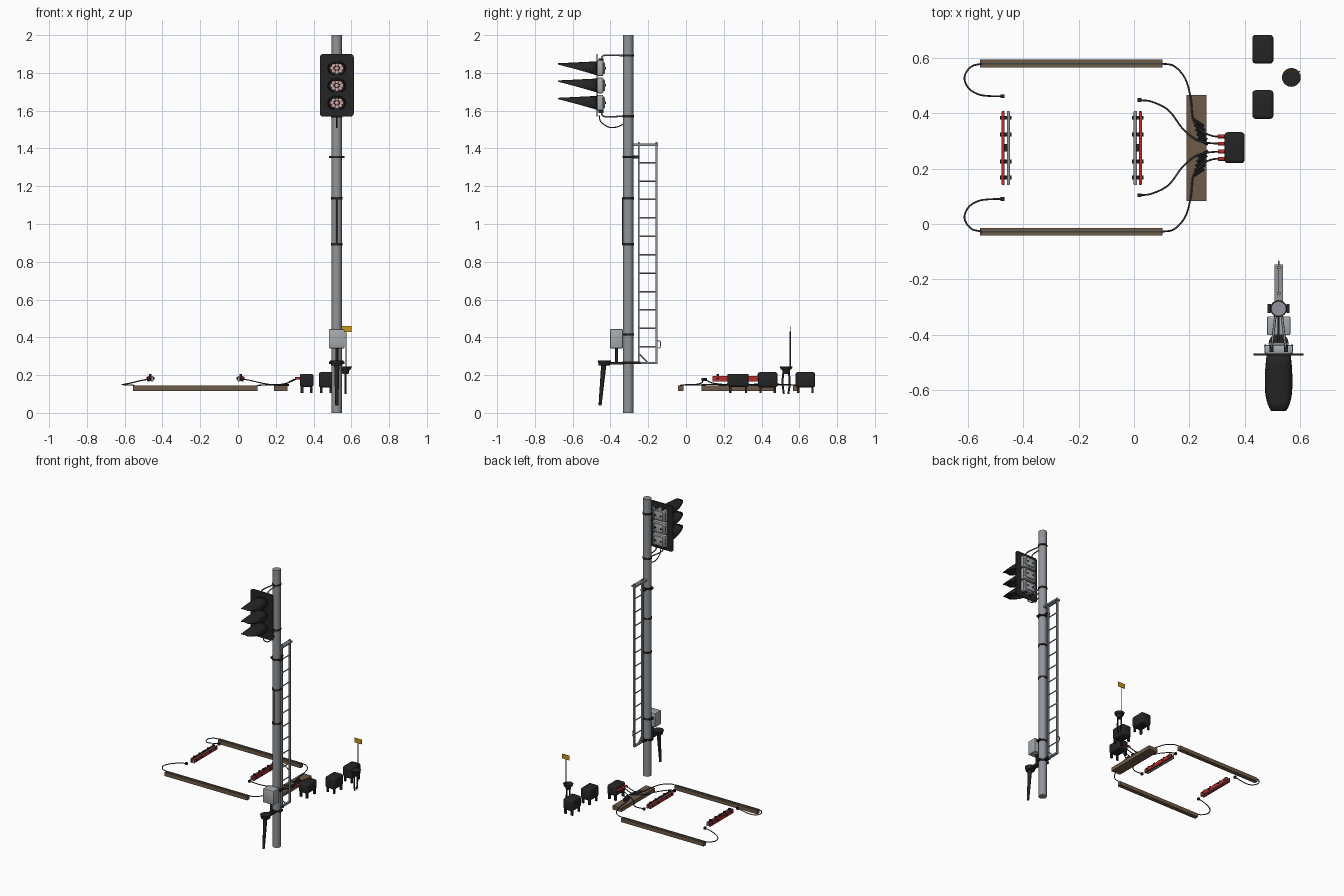
import bpy, bmesh, math
from mathutils import Vector, Matrix

if "Cube" in bpy.data.objects:
    bpy.data.objects.remove(bpy.data.objects["Cube"])

def mat(name, r, g, b):
    m = bpy.data.materials.new(name)
    m.diffuse_color = (r, g, b, 1)
    m.use_nodes = True
    m.node_tree.nodes["Principled BSDF"].inputs["Base Color"].default_value = m.diffuse_color
    return m

STEEL = mat("mast_grey", .28, .30, .32)
LIGHT = mat("light_grey", .38, .40, .42)
BLACK = mat("black", .018, .018, .019)
DARK = mat("cable_grey", .05, .055, .06)
WOOD = mat("timber_brown", .155, .105, .065)
RED = mat("red", .5, .025, .025)
PINK = mat("lens_pink", .62, .36, .36)
YELLOW = mat("yellow", .6, .32, .01)

def finish(name, bm, m, smooth=True):
    bmesh.ops.recalc_face_normals(bm, faces=bm.faces)
    me = bpy.data.meshes.new(name)
    bm.to_mesh(me)
    bm.free()
    ob = bpy.data.objects.new(name, me)
    bpy.context.collection.objects.link(ob)
    me.materials.append(m)
    if smooth:
        bpy.ops.object.select_all(action='DESELECT')
        ob.select_set(True)
        bpy.context.view_layer.objects.active = ob
        bpy.ops.object.shade_smooth_by_angle(angle=math.radians(35))
    return ob

def box(name, x, y, z, m, bevel=0, seg=2):
    bm = bmesh.new()
    c = Vector((sum(x) / 2, sum(y) / 2, sum(z) / 2))
    s = Matrix.Diagonal((x[1] - x[0], y[1] - y[0], z[1] - z[0], 1))
    bmesh.ops.create_cube(bm, size=1, matrix=Matrix.Translation(c) @ s)
    if bevel:
        bmesh.ops.bevel(bm, geom=bm.edges[:], offset=bevel, segments=seg, affect='EDGES', profile=.5)
    return finish(name, bm, m, bool(bevel))

def rod(name, a, b, r, m, r2=None, n=12):
    a, b = Vector(a), Vector(b)
    d = b - a
    bm = bmesh.new()
    M = Matrix.Translation((a + b) / 2) @ d.to_track_quat('Z', 'Y').to_matrix().to_4x4()
    bmesh.ops.create_cone(bm, cap_ends=True, segments=n, radius1=r,
                          radius2=r if r2 is None else r2, depth=d.length, matrix=M)
    return finish(name, bm, m)

def cable(name, pts, r=.0032, m=DARK):
    # smooth path through a few points
    P = [Vector(p) for p in pts]
    P = [2 * P[0] - P[1]] + P + [2 * P[-1] - P[-2]]
    path = []
    for i in range(1, len(P) - 2):
        p0, p1, p2, p3 = P[i - 1:i + 3]
        for k in range(7):
            t = k / 7
            path.append(.5 * (2 * p1 + (p2 - p0) * t + (2 * p0 - 5 * p1 + 4 * p2 - p3) * t * t
                              + (3 * p1 - p0 - 3 * p2 + p3) * t ** 3))
    path.append(P[-2])
    cu = bpy.data.curves.new(name, 'CURVE')
    cu.dimensions = '3D'
    cu.bevel_depth, cu.bevel_resolution, cu.use_fill_caps = r, 1, True
    sp = cu.splines.new('POLY')
    sp.points.add(len(path) - 1)
    for q, p in zip(sp.points, path):
        q.co = (*p, 1)
    ob = bpy.data.objects.new(name, cu)
    bpy.context.collection.objects.link(ob)
    cu.materials.append(m)
    bpy.ops.object.select_all(action='DESELECT')
    ob.select_set(True)
    bpy.context.view_layer.objects.active = ob
    bpy.ops.object.convert(target='MESH')

MX, MY = .523, -.306   # mast axis

# mast with clamp bands
rod("mast", (MX, MY, 0), (MX, MY, 2), .027, STEEL, n=24)
for z, w in ((1.355, .04), (1.137, .029), (.893, .029), (.415, .04), (.265, .04)):
    rod("mast_band", (MX, MY, z - .006), (MX, MY, z + .006), .0305, BLACK, n=24)
    if w > .03:
        for s in (-1, 1):
            box("band_lug", sorted((MX + s * .028, MX + s * w)), (MY - .016, MY + .016), (z - .006, z + .006), BLACK)
cable("mast_cable", [(MX, MY - .029, 1.14), (MX, MY - .03, 1.0), (MX, MY - .029, .89)], .003)

# signal head: backing plate with rounded corners
bm = bmesh.new()
c = Matrix.Translation((MX, -.472, 1.734)) @ Matrix.Diagonal((.18, .006, .332, 1))
bmesh.ops.create_cube(bm, size=1, matrix=c)
edges = [e for e in bm.edges if abs(e.verts[0].co.y - e.verts[1].co.y) > .003]
bmesh.ops.bevel(bm, geom=edges, offset=.018, segments=4, affect='EDGES', profile=.5)
finish("signal_plate", bm, BLACK)

def hood(zc):
    # oval shell cut back diagonally towards the bottom
    n, rows = 32, 6
    bm = bmesh.new()
    rings = []
    for j in range(rows + 1):
        ring = []
        for i in range(n):
            t = 2 * math.pi * i / n
            u = math.copysign(abs(math.cos(t)) ** .8, math.cos(t))
            v = math.copysign(abs(math.sin(t)) ** .8, math.sin(t))
            d = j / rows * min(1, .015 + (v + 1) / 2 * 1.05)
            f = 1 - .13 * ((d - .5) / .5) ** 2
            ring.append(bm.verts.new((MX + .05 * u * f, -.473 - .204 * d, zc + .036 * v - .01 * d)))
        rings.append(ring)
    for a, b in zip(rings, rings[1:]):
        for i in range(n):
            bm.faces.new((a[i], a[(i + 1) % n], b[(i + 1) % n], b[i]))
    ob = finish("signal_hood", bm, BLACK)
    mod = ob.modifiers.new("thickness", 'SOLIDIFY')
    mod.thickness = .0025

for zc in (1.825, 1.734, 1.642):
    hood(zc)
    # lens made of a dark disc with a ring of pale lights
    rod("lens_disc", (MX, -.474, zc), (MX, -.479, zc), .033, BLACK, n=24)
    rod("lens_centre", (MX, -.478, zc), (MX, -.482, zc), .009, PINK)
    for k in range(8):
        a = k * math.pi / 4
        p = (MX + .026 * math.cos(a), zc + .021 * math.sin(a))
        rod("lens_light", (p[0], -.478, p[1]), (p[0], -.482, p[1]), .0085, PINK, n=10)
    # rear housing module with door and latches
    box("signal_housing", (MX - .052, MX + .052), (-.47, -.437), (zc - .042, zc + .042), LIGHT, .008)
    box("housing_door", (MX - .036, MX + .036), (-.44, -.428), (zc - .03, zc + .03), LIGHT, .005)
    for s in (-1, 1):
        rod("housing_hinge", (MX + s * .048, -.44, zc - .022), (MX + s * .048, -.44, zc + .022), .005, STEEL, n=8)
        rod("housing_latch", (MX + s * .022, -.43, zc), (MX + s * .022, -.424, zc), .006, BLACK, n=8)

# head brackets and cable loop
for z, zh in ((1.892, 1.865), (1.57, 1.60)):
    rod("bracket_band", (MX, MY, z - .006), (MX, MY, z + .006), .0305, BLACK, n=24)
    for s in (-1, 1):
        cable("bracket_arm", [(MX + s * .026, -.445, zh), (MX + s * .024, -.435, z), (MX + s * .012, -.335, z)], .0045, STEEL)
        box("bracket_foot", (MX + s * .026 - .007, MX + s * .026 + .007), (-.462, -.438), (zh - .012, zh + .012), BLACK)
cable("head_cable", [(MX, -.46, 1.575), (MX, -.45, 1.54), (MX, -.405, 1.512), (MX, -.36, 1.515), (MX, -.33, 1.53)], .0035)

# ladder
for y in (-.25, -.157):
    box("ladder_stile", (MX - .006, MX + .006), (y - .005, y + .005), (.262, 1.435), STEEL)
for i in range(12):
    z = .35 + i * .0975
    rod("ladder_rung", (MX, -.25, z), (MX, -.157, z), .004, LIGHT, n=8)
box("ladder_top", (MX - .015, MX + .015), (-.28, -.147), (1.413, 1.425), STEEL)
box("ladder_foot", (MX - .008, MX + .008), (-.29, -.152), (.26, .27), STEEL)
box("ladder_bracket", (MX - .012, MX + .012), (-.28, -.245), (1.348, 1.362), BLACK)
box("ladder_low_bracket", (MX - .012, MX + .012), (-.28, -.24), (.258, .272), BLACK)
rod("ladder_brace", (MX, -.25, .315), (MX, -.2, .265), .004, STEEL, n=8)
cable("ladder_handle", [(MX, -.155, .38), (MX, -.137, .378), (MX, -.137, .347), (MX, -.155, .345)], .0025, LIGHT)

# mast junction box, conduit and hanging spike
box("junction_box", (.481, .565), (-.402, -.334), (.342, .443), LIGHT, .004)
rod("box_conduit", (MX, -.367, .26), (MX, -.367, .345), .008, BLACK)
box("spike_arm", (MX - .016, MX + .016), (-.44, -.325), (.256, .27), BLACK)
rod("spike_cap", (MX, -.432, .252), (MX, -.432, .278), .03, BLACK, .036, n=20)
rod("spike", (MX, -.435, .26), (MX, -.455, .04), .014, BLACK, .008)

# timber troughs with a slot cable
for y in (.58, -.028):
    box("trough", (-.557, .103), (y - .014, y + .014), (.117, .144), WOOD)
    box("trough_slot", (-.557, .103), (y - .003, y + .003), (.143, .146), DARK)
box("cross_trough", (.19, .262), (.083, .466), (.117, .144), WOOD)

# loop cables, mirrored about the loop's middle line
YC = .276
for s in (-1, 1):
    f = lambda pts: [(x, YC + s * d, z) for x, d, z in pts]
    cable("outer_cable", f([(-.55, .304, .146), (-.59, .292, .148), (-.613, .255, .15), (-.598, .215, .152),
                            (-.56, .192, .16), (-.51, .186, .172), (-.475, .186, .178)]))
    cable("feed_cable", f([(.1, .304, .146), (.145, .295, .147), (.185, .25, .148), (.205, .18, .149),
                           (.215, .1, .15), (.25, .058, .152), (.285, .042, .172), (.315, .041, .183)]))
    cable("sensor_cable", f([(.02, .172, .18), (.065, .166, .172), (.125, .135, .158), (.175, .07, .15),
                             (.22, .032, .15), (.265, .018, .16), (.315, .014, .183)]))
    for x, d in ((-.475, .186), (.02, .172)):
        box("cable_end", (x - .007, x + .007), (YC + s * d - .007, YC + s * d + .007), (.17, .186), BLACK)
    # dark cable cleats on the cross trough
    for k in range(5):
        p = Vector((.25 - .004 * k, YC + s * (.024 + .016 * k), .148))
        q = Vector((-.018, s * .012, 0))
        rod("cable_cleat", p - q, p + q, .006, BLACK, n=8)
    for d in (.014, .041):
        rod("red_plug", (.303, YC + s * d, .183), (.33, YC + s * d, .183), .007, RED)

# red rail sensors
for x, s in ((-.464, 1), (.014, -1)):
    for k in (-1, 1):
        m = RED if k == -s else STEEL
        box("sensor_bar", (x + k * .009 - .005, x + k * .009 + .005), (.141, .408), (.166, .194), m)
        box("sensor_face", sorted((x + k * .0138, x + k * .0155)), (.143, .406), (.168, .192), RED)
    for y in (.168, .226, .324, .384):
        rod("sensor_bolt", (x - .021, y, .183), (x + .021, y, .183), .007, BLACK, n=8)
        box("sensor_clip", (x - .007, x + .007), (y - .006, y + .006), (.185, .206), BLACK)
    box("sensor_centre", (x - .006, x + .006), (.262, .29), (.17, .203), BLACK)

# equipment cabinets on legs
for x, y, z0, z1 in (((.327, .4), (.22, .332), .138, .207),
                     ((.428, .504), (.38, .484), .135, .216),
                     ((.428, .504), (.58, .684), .135, .216)):
    box("cabinet", x, y, (z0, z1), BLACK, .012, 3)
    for a in (x[0] + .012, x[1] - .012):
        for b in (y[0] + .014, y[1] - .014):
            box("cabinet_leg", (a - .007, a + .007), (b - .006, b + .006), (.104, z0 + .01), BLACK)

# marker post with disc, twin legs and yellow flag
rod("post_disc", (.569, .53, .23), (.569, .53, .245), .028, BLACK, .034, n=20)
rod("post_collar", (.569, .53, .205), (.569, .53, .232), .016, BLACK, .022)
for s in (-1, 1):
    cable("post_leg", [(.569, .53 + s * .014, .22), (.569, .53 + s * .019, .16), (.569, .53 + s * .012, .1)], .006, BLACK)
rod("flag_rod", (.572, .552, .24), (.572, .552, .432), .0028, DARK, n=8)
box("flag", (.543, .6), (.55, .554), (.428, .461), YELLOW)
